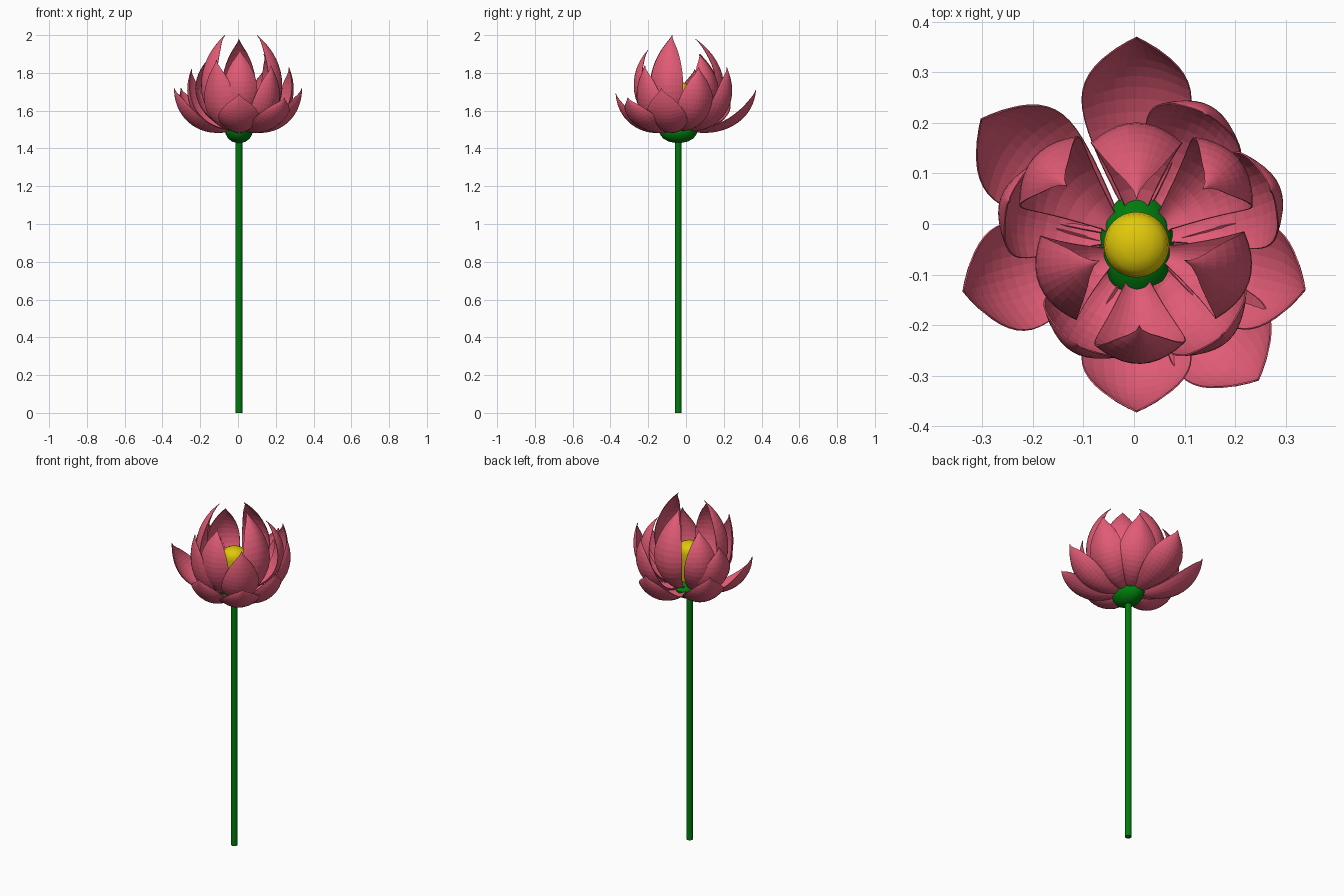
import bpy, bmesh
from math import sin, cos, pi, radians
from mathutils import Vector

if "Cube" in bpy.data.objects:
    bpy.data.objects.remove(bpy.data.objects["Cube"])

CX, CY = 0.005, -0.041


def material(name, color):
    m = bpy.data.materials.new(name)
    m.diffuse_color = (*color, 1)
    m.use_nodes = True
    m.node_tree.nodes["Principled BSDF"].inputs["Base Color"].default_value = m.diffuse_color
    return m


PINK = material("petal_pink", (0.75, 0.105, 0.18))
GREEN = material("stem_green", (0.0, 0.2, 0.004))
YELLOW = material("pod_yellow", (0.75, 0.58, 0.003))


def make_object(name, bm, mat):
    bmesh.ops.recalc_face_normals(bm, faces=bm.faces)
    me = bpy.data.meshes.new(name)
    bm.to_mesh(me)
    bm.free()
    me.materials.append(mat)
    ob = bpy.data.objects.new(name, me)
    bpy.context.collection.objects.link(ob)
    return ob


def lathe(name, profile, mat, sides, sx=1.0, sy=1.0):
    """Revolve (radius, z) points around the flower axis."""
    bm = bmesh.new()
    rings = [[bm.verts.new((CX + r * sx * cos(2 * pi * i / sides),
                            CY + r * sy * sin(2 * pi * i / sides), z))
              for i in range(sides)] for r, z in profile]
    for a, b in zip(rings, rings[1:]):
        for i in range(sides):
            j = (i + 1) % sides
            bm.faces.new((a[i], a[j], b[j], b[i]))
    bm.faces.new(rings[0])
    bm.faces.new(rings[-1])
    ob = make_object(name, bm, mat)
    bpy.context.view_layer.objects.active = ob
    ob.select_set(True)
    bpy.ops.object.shade_smooth_by_angle(angle=radians(40))
    ob.select_set(False)


def bezier(p, t):
    s = 1 - t
    return p[0] * s**3 + p[1] * 3 * s * s * t + p[2] * 3 * s * t * t + p[3] * t**3


def bezier_dir(p, t):
    s = 1 - t
    return ((p[1] - p[0]) * s * s + (p[2] - p[1]) * 2 * s * t + (p[3] - p[2]) * t * t).normalized()


def petal(name, angle, ctrl, half_w, cup, rows=18, cols=10):
    """Cupped petal swept along a curve given as (radius, z) controls."""
    p = [Vector(c) for c in ctrl]
    a = radians(angle)
    bm = bmesh.new()
    grid = []
    for i in range(rows + 1):
        t = 1 - (1 - i / rows)**1.25                 # denser rows near the tip
        c, d = bezier(p, t), bezier_dir(p, t)
        n = Vector((-d.y, d.x))                      # inward normal
        v = t / 0.96                                 # rounded blade, then a small point
        blade = max(0, sin(pi * min(v, 1)**1.35))**0.62
        w = half_w * max(0.2 * (1 - t), blade, 0.9 * (1 - t)**0.7 if t > 0.9 else 0)
        row = []
        for j in range(cols + 1):
            u = 2 * j / cols - 1
            q = c + n * (cup * u * u * w / half_w)
            s = u * w
            row.append(bm.verts.new((CX + q.x * cos(a) - s * sin(a),
                                     CY + q.x * sin(a) + s * cos(a), q.y)))
        grid.append(row)
    for r0, r1 in zip(grid, grid[1:]):
        for j in range(cols):
            bm.faces.new((r0[j], r0[j + 1], r1[j + 1], r1[j]))
    bmesh.ops.remove_doubles(bm, verts=bm.verts, dist=1e-5)
    ob = make_object(name, bm, PINK)
    mod = ob.modifiers.new("thickness", 'SOLIDIFY')
    mod.thickness = 0.003
    mod.offset = 0


# Stem, flower base and rounded seed pod
lathe("stem", [(0.018, 0), (0.018, 1.46)], GREEN, 12)
lathe("flower_base", [(0.02, 1.43), (0.05, 1.436), (0.08, 1.453), (0.097, 1.475),
                      (0.102, 1.497), (0.085, 1.52), (0.04, 1.535)], GREEN, 24, sx=0.72)
lathe("seed_pod", [(0.045, 1.50), (0.055, 1.58), (0.063, 1.66), (0.065, 1.70), (0.061, 1.722),
                   (0.05, 1.738), (0.03, 1.748), (0.008, 1.752)], YELLOW, 32)

# Outer spreading petals: angle, tip radius, tip height
outer = [(90, .41, 1.71), (141, .395, 1.72), (195, .355, 1.72),
         (270, .33, 1.69), (-48, .36, 1.67), (-15, .345, 1.72)]
for k, (ang, r, z) in enumerate(outer):
    petal(f"outer_petal_{k + 1}", ang,
          [(.03, 1.50), (.5 * r, 1.445), (.97 * r, 1.53), (r, z)], .108, .045)

# Middle upright petals
middle = [(62, .29, 1.83), (22, .285, 1.83), (161, .265, 1.82),
          (239, .23, 1.87), (-46, .245, 1.84)]
for k, (ang, r, z) in enumerate(middle):
    petal(f"middle_petal_{k + 1}", ang,
          [(.03, 1.50), (.78 * r, 1.46), (1.25 * r, 1.63), (r, z)], .1, .045)

# Inner petals that curl inward: angle, tip radius, tip height, belly radius
inner = [(272, .16, 1.92, .22), (203, .08, 2.0, .21), (-18, .1, 2.0, .235),
         (90, .09, 1.98, .245), (140, .18, 1.9, .25), (40, .17, 1.9, .25)]
for k, (ang, r, z, belly) in enumerate(inner):
    h = z - 1.5
    petal(f"inner_petal_{k + 1}", ang,
          [(.03, 1.50), (belly, 1.5 + .04 * h), (1.4 * belly, 1.5 + .62 * h), (r, z)], .09, .04)
